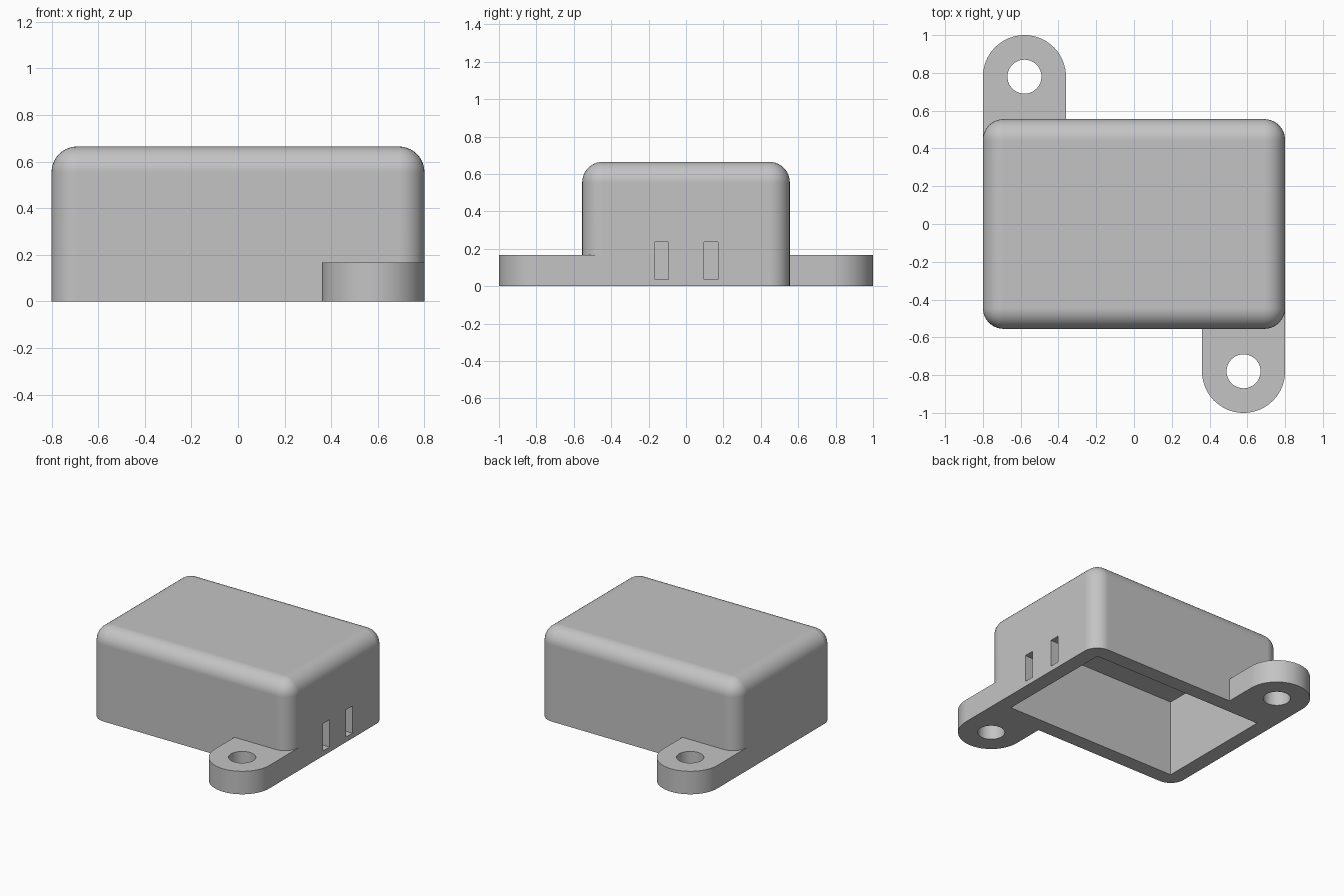
import bpy
import bmesh
import math
from mathutils import Vector

HALF_X, HALF_Y, HEIGHT = 0.8, 0.555, 0.665
WALL = 0.11
TAB_R, TAB_Y, TAB_H, HOLE_R = 0.22, 0.78, 0.167, 0.09

old = bpy.data.objects.get("Cube")
if old:
    bpy.data.objects.remove(old, do_unlink=True)

grey = bpy.data.materials.new("plain_grey")
grey.use_nodes = True
colour = (0.55, 0.55, 0.55, 1.0)
grey.diffuse_color = colour
grey.node_tree.nodes["Principled BSDF"].inputs["Base Color"].default_value = colour


def make_object(name, bm):
    bmesh.ops.recalc_face_normals(bm, faces=bm.faces[:])
    mesh = bpy.data.meshes.new(name)
    bm.to_mesh(mesh)
    bm.free()
    mesh.materials.append(grey)
    obj = bpy.data.objects.new(name, mesh)
    bpy.context.scene.collection.objects.link(obj)
    return obj


def box_mesh(low, high):
    bm = bmesh.new()
    bmesh.ops.create_cube(bm, size=1)
    low, high = Vector(low), Vector(high)
    for v in bm.verts:
        v.co = (low + high) / 2 + v.co * (high - low)
    return bm


def prism(name, outline, z0, z1):
    bm = bmesh.new()
    face = bm.faces.new([bm.verts.new((x, y, z0)) for x, y in outline])
    top = bmesh.ops.extrude_face_region(bm, geom=[face])["geom"]
    verts = [g for g in top if isinstance(g, bmesh.types.BMVert)]
    bmesh.ops.translate(bm, verts=verts, vec=(0, 0, z1 - z0))
    return make_object(name, bm)


def arc(cx, cy, r, start, end, steps):
    return [(cx + r * math.cos(start + (end - start) * i / steps),
             cy + r * math.sin(start + (end - start) * i / steps))
            for i in range(steps + 1)]


def combine(target, tool, operation):
    mod = target.modifiers.new(tool.name, "BOOLEAN")
    mod.operation = operation
    mod.solver = "EXACT"
    mod.object = tool
    bpy.context.view_layer.objects.active = target
    bpy.ops.object.modifier_apply(modifier=mod.name)
    bpy.data.objects.remove(tool, do_unlink=True)


# Rounded cover: every edge rounded except around the open base
bm = box_mesh((-HALF_X, -HALF_Y, 0), (HALF_X, HALF_Y, HEIGHT))
rounded = [e for e in bm.edges if max(v.co.z for v in e.verts) > 0.1]
bmesh.ops.bevel(bm, geom=rounded, offset=WALL, offset_type="OFFSET",
                segments=10, profile=0.5, affect="EDGES")
cover = make_object("enclosure_cover", bm)

# Mounting tabs at opposite corners, flush with the side walls
tab_x = HALF_X - TAB_R
for side in (1, -1):
    outline = arc(tab_x, -TAB_Y, TAB_R, -math.pi, 0, 32)
    outline += [(HALF_X, -0.4), (HALF_X - 2 * TAB_R, -0.4)]
    outline = [(x * side, y * side) for x, y in outline]
    combine(cover, prism("mounting_tab", outline, 0, TAB_H), "UNION")

# Screw holes
for side in (1, -1):
    circle = arc(tab_x * side, -TAB_Y * side, HOLE_R, 0, 2 * math.pi, 40)[:-1]
    combine(cover, prism("screw_hole", circle, -0.1, 0.3), "DIFFERENCE")

# Open cavity underneath
bm = box_mesh((WALL - HALF_X, WALL - HALF_Y, -0.1),
              (HALF_X - WALL, HALF_Y - WALL, HEIGHT - WALL))
combine(cover, make_object("cavity", bm), "DIFFERENCE")

# Two upright slots through one side wall
for y in (-0.13, 0.133):
    bm = box_mesh((HALF_X - 0.2, y - 0.037, 0.037), (HALF_X + 0.1, y + 0.037, 0.235))
    combine(cover, make_object("slot", bm), "DIFFERENCE")

# Smooth rounds with crisp edges and flat panels
bpy.ops.object.select_all(action="DESELECT")
cover.select_set(True)
bpy.context.view_layer.objects.active = cover
bpy.ops.object.shade_smooth_by_angle(angle=math.radians(30))
weighted = cover.modifiers.new("flat_panels", "WEIGHTED_NORMAL")
weighted.keep_sharp = True
